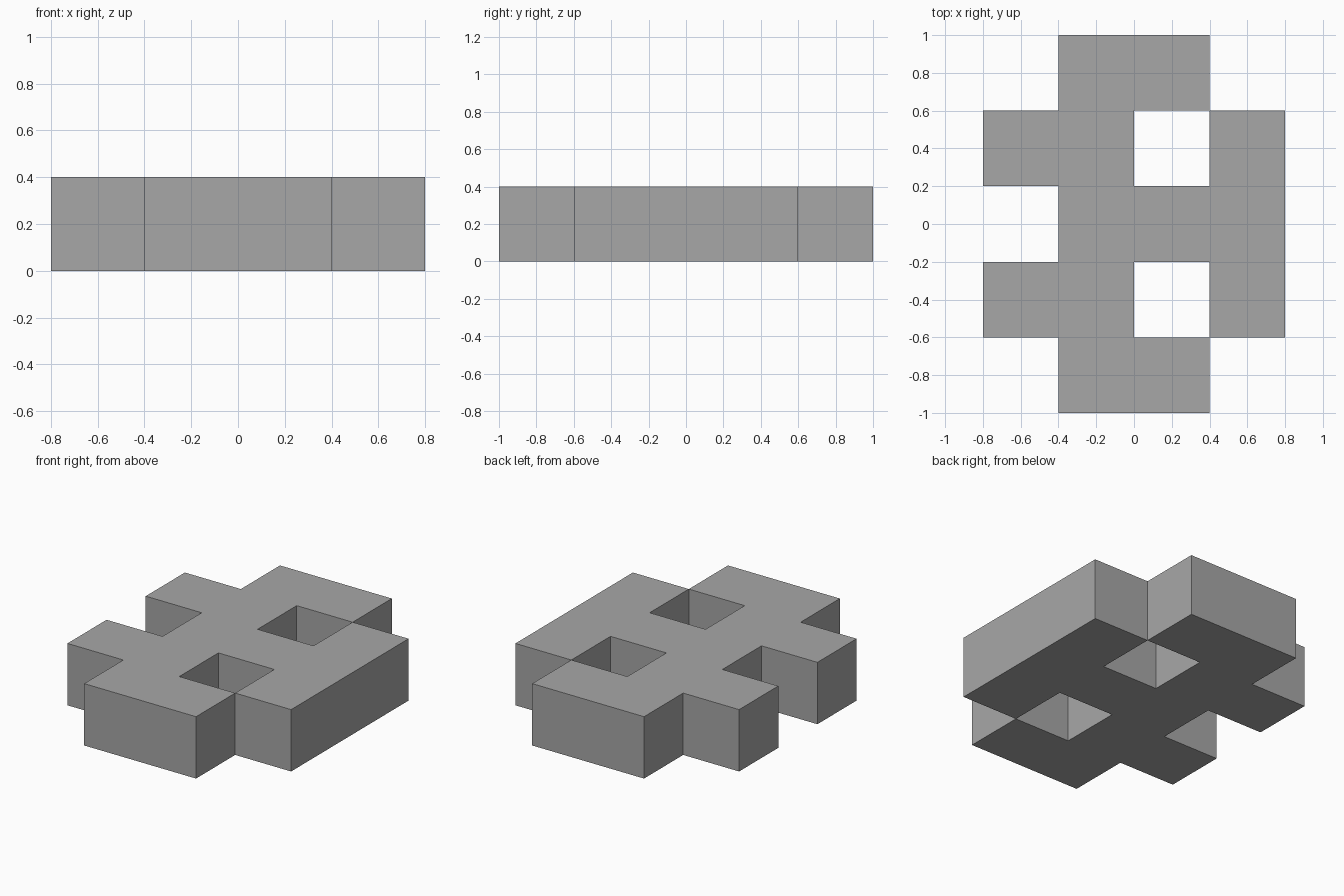
import bpy
import bmesh

if "Cube" in bpy.data.objects:
    bpy.data.objects.remove(bpy.data.objects["Cube"])

CELL = 0.4
HEIGHT = 0.4
# Plan of the block, back row first
PLAN = [
    ".##.",
    "##.#",
    ".###",
    "##.#",
    ".##.",
]

grey = bpy.data.materials.new("mid grey")
grey.diffuse_color = (0.39, 0.39, 0.39, 1.0)
grey.use_nodes = True
grey.node_tree.nodes["Principled BSDF"].inputs["Base Color"].default_value = grey.diffuse_color

cells = {(c, len(PLAN) - 1 - r)
         for r, row in enumerate(PLAN)
         for c, mark in enumerate(row) if mark == "#"}

bm = bmesh.new()


def quad(points):
    bm.faces.new([bm.verts.new(p) for p in points])


for c, r in sorted(cells):
    x, y = c * CELL - 0.8, r * CELL - 1.0
    corners = [(x, y), (x + CELL, y), (x + CELL, y + CELL), (x, y + CELL)]
    # Top and underside
    quad([(*p, HEIGHT) for p in corners])
    quad([(*p, 0) for p in reversed(corners)])
    # Walls only where the neighbouring cell is empty
    for i, (dx, dy) in enumerate([(0, -1), (1, 0), (0, 1), (-1, 0)]):
        if (c + dx, r + dy) not in cells:
            a, b = corners[i], corners[(i + 1) % 4]
            quad([(*a, 0), (*b, 0), (*b, HEIGHT), (*a, HEIGHT)])

bmesh.ops.remove_doubles(bm, verts=bm.verts, dist=0.0001)

mesh = bpy.data.meshes.new("pierced_block")
bm.to_mesh(mesh)
bm.free()
mesh.materials.append(grey)
block = bpy.data.objects.new("pierced_block", mesh)
bpy.context.collection.objects.link(block)
